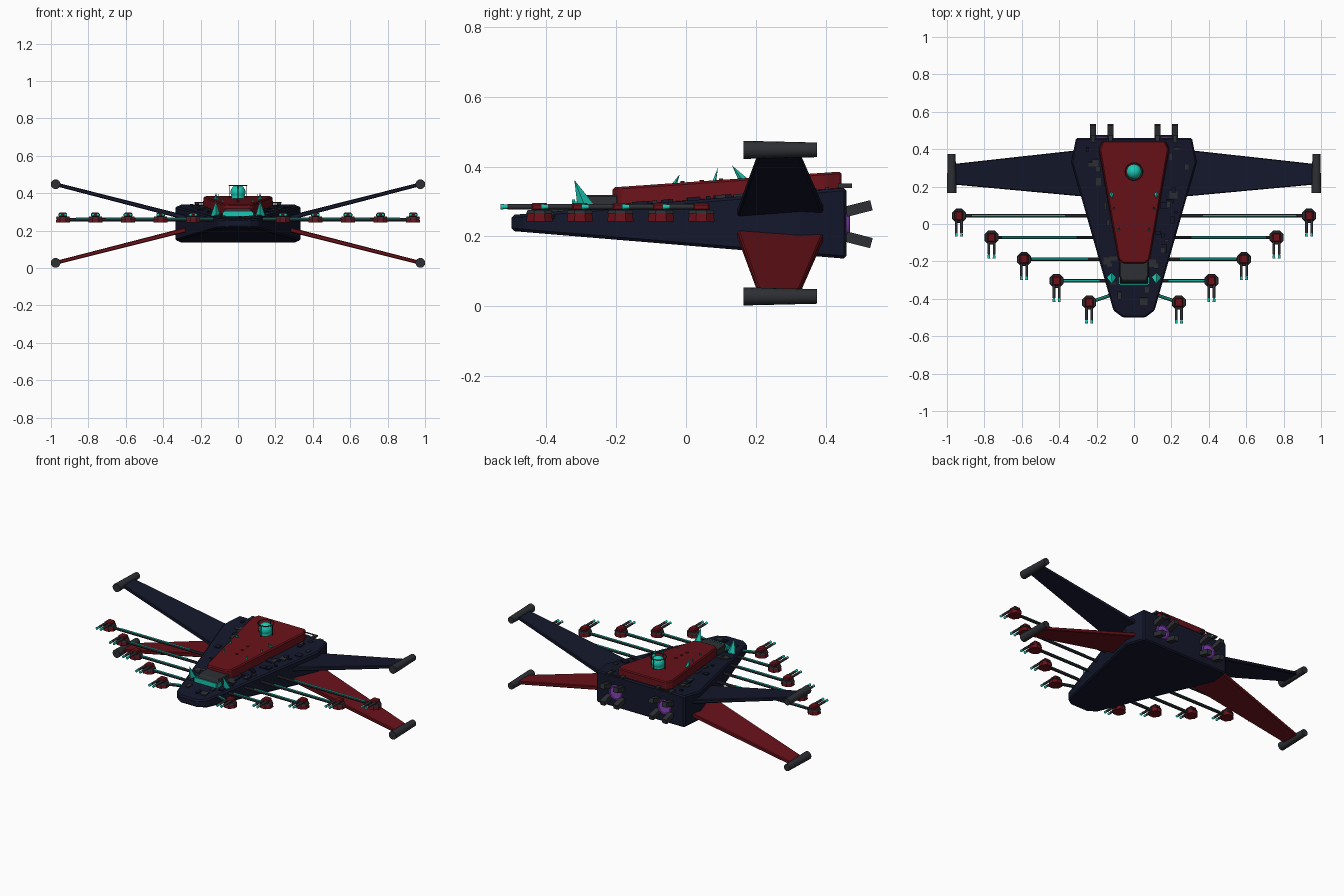
import bpy, bmesh, math, random
from mathutils import Vector

if "Cube" in bpy.data.objects:
    bpy.data.objects.remove(bpy.data.objects["Cube"])

random.seed(4)


def mat(name, rgb):
    m = bpy.data.materials.new(name)
    m.diffuse_color = (*rgb, 1)
    m.use_nodes = True
    m.node_tree.nodes["Principled BSDF"].inputs["Base Color"].default_value = m.diffuse_color
    return m


NAVY = mat("navy", (0.007, 0.009, 0.025))
RED = mat("red", (0.14, 0.006, 0.010))
DARK = mat("dark_grey", (0.026, 0.029, 0.034))
TEAL = mat("teal", (0.01, 0.58, 0.45))
PURPLE = mat("purple", (0.25, 0.06, 0.50))


def finish(o, name, m, bevel=0, smooth=False):
    o.name = name
    o.data.materials.append(m)
    if bevel:
        b = o.modifiers.new("bevel", 'BEVEL')
        b.width, b.segments, b.limit_method = bevel, 1, 'ANGLE'
    if smooth:
        bpy.ops.object.shade_smooth_by_angle(angle=math.radians(40))
    return o


def loft(name, bottom, top, m, bevel=0):
    """Solid between two matching closed outlines."""
    bm = bmesh.new()
    lo = [bm.verts.new(p) for p in bottom]
    hi = [bm.verts.new(p) for p in top]
    n = len(lo)
    bm.faces.new(lo[::-1])
    bm.faces.new(hi)
    for i in range(n):
        j = (i + 1) % n
        bm.faces.new((lo[i], lo[j], hi[j], hi[i]))
    bmesh.ops.recalc_face_normals(bm, faces=bm.faces)
    me = bpy.data.meshes.new(name)
    bm.to_mesh(me)
    bm.free()
    o = bpy.data.objects.new(name, me)
    bpy.context.collection.objects.link(o)
    return finish(o, name, m, bevel)


def box(name, loc, size, m, rot=(0, 0, 0), bevel=0):
    bpy.ops.mesh.primitive_cube_add(size=1, location=loc, rotation=rot)
    o = bpy.context.object
    o.scale = size
    bpy.ops.object.transform_apply(location=False, rotation=False, scale=True)
    return finish(o, name, m, bevel)


def rod(name, a, b, r1, m, r2=None, sides=12, smooth=True):
    a, b = Vector(a), Vector(b)
    d = b - a
    bpy.ops.mesh.primitive_cone_add(vertices=sides, radius1=r1, radius2=r1 if r2 is None else r2,
                                    depth=d.length, location=(a + b) / 2,
                                    rotation=d.to_track_quat('Z', 'Y').to_euler())
    return finish(bpy.context.object, name, m, smooth=smooth)


def ring(name, loc, R, r, m, rot=(0, 0, 0)):
    bpy.ops.mesh.primitive_torus_add(major_radius=R, minor_radius=r, major_segments=32,
                                     minor_segments=8, location=loc, rotation=rot)
    return finish(bpy.context.object, name, m, smooth=True)


def mirrored(half):
    return half + [(-x, y) for x, y in reversed(half)]


def hull_top(y):
    return 0.302 + 0.081 * y


def deck_top(y):
    return 0.355 + 0.069 * y


# Wedge hull
plan = mirrored([(0.06, -0.5), (0.11, -0.462), (0.335, 0.33), (0.31, 0.46)])
loft("hull", [(x, y, 0.174 - 0.083 * y) for x, y in plan],
     [(x, y, hull_top(y)) for x, y in plan], NAVY, 0.008)

# Raised red deck
plan = mirrored([(0.06, -0.21), (0.085, -0.19), (0.19, 0.40), (0.17, 0.445)])
loft("upper_deck", [(x, y, hull_top(y) - 0.005) for x, y in plan],
     [(x * 0.97, y, deck_top(y)) for x, y in plan], RED, 0.006)

# Canopy with glowing trim
plan = mirrored([(0.07, -0.318), (0.08, -0.29), (0.08, -0.195)])
loft("canopy", [(x, y, 0.27) for x, y in plan],
     [(x * 0.95, -0.2 + (y + 0.2) * 0.85, 0.318) for x, y in plan], DARK, 0.004)
box("canopy_trim_front", (0, -0.322, 0.29), (0.15, 0.009, 0.03), TEAL)
for s in (-1, 1):
    box("canopy_trim_side", (s * 0.079, -0.303, 0.288), (0.008, 0.04, 0.025), TEAL)

# Sensor orb in its cage
rod("orb_pedestal", (0, 0.28, 0.365), (0, 0.28, 0.40), 0.036, TEAL, sides=24)
bpy.ops.mesh.primitive_uv_sphere_add(segments=24, ring_count=12, radius=0.04, location=(0, 0.28, 0.405))
finish(bpy.context.object, "sensor_orb", TEAL, smooth=True)
ring("orb_cage_ring", (0, 0.28, 0.441), 0.047, 0.003, DARK)
for i in range(4):
    a = i * math.pi / 2
    x, y = 0.047 * math.cos(a), 0.28 + 0.047 * math.sin(a)
    rod("orb_cage_post", (x, y, 0.365), (x, y, 0.441), 0.0025, DARK, sides=6)

# Crystal spikes
for s in (-1, 1):
    rod("nose_spike", (s * 0.12, -0.285, 0.278), (s * 0.118, -0.32, 0.362), 0.026, TEAL, 0, 4, False)
    rod("deck_spike", (s * 0.12, 0.168, 0.355), (s * 0.117, 0.132, 0.403), 0.014, TEAL, 0, 4, False)
    rod("deck_edge_spike", (s * 0.113, 0.072, 0.325), (s * 0.105, 0.092, 0.398), 0.010, TEAL, 0, 4, False)
    rod("deck_small_spike", (s * 0.08, -0.035, 0.345), (s * 0.08, -0.018, 0.378), 0.008, TEAL, 0, 4, False)
for y in (-0.01, 0.045, 0.1):
    box("deck_stud", (0, y, deck_top(y)), (0.012, 0.012, 0.008), RED)

# Surface plates on the hull
for i in range(48):
    y = random.uniform(-0.42, 0.43)
    edge = 0.24 + 0.285 * min(y, 0.30) - 0.02
    inner = 0.10 + 0.17 * (y + 0.2) if y > -0.2 else 0.09
    if y < -0.33:
        inner = 0.0
    x = random.choice((-1, 1)) * random.uniform(min(inner, edge - 0.02), edge - 0.01)
    box("hull_plate", (x, y, hull_top(y) + 0.002),
        (random.uniform(0.012, 0.045), random.uniform(0.012, 0.045), random.uniform(0.006, 0.014)),
        random.choice((NAVY, DARK)), (0.081, 0, 0))

for s in (-1, 1):
    # Cross wings and tip pods
    for name, m, zr, zt in (("upper", NAVY, 0.262, 0.448), ("lower", RED, 0.212, 0.028)):
        t = 0.013
        xr = 0.25
        root = [(s * xr, 0.145, zr - t), (s * xr, 0.40, zr - t), (s * xr, 0.40, zr + t), (s * xr, 0.145, zr + t)]
        t = 0.010
        tip = [(s * 0.975, 0.212, zt - t), (s * 0.975, 0.32, zt - t), (s * 0.975, 0.32, zt + t), (s * 0.975, 0.212, zt + t)]
        loft(name + "_wing", root, tip, m, 0.004)
        rod(name + "_tip_pod", (s * 0.975, 0.165, zt), (s * 0.975, 0.375, zt), 0.026, DARK, 0.021, 16)

    # Engine glow and vanes
    ex, ez = s * 0.172, 0.235
    rod("engine_glow", (ex, 0.45, ez), (ex, 0.465, ez), 0.044, PURPLE, sides=32)
    ring("engine_glow_ring", (ex, 0.464, ez), 0.042, 0.006, PURPLE, (math.pi / 2, 0, 0))
    for dx in (-0.047, 0.047):
        for dz in (-1, 1):
            box("engine_vane", (ex + dx, 0.495, ez + dz * 0.045), (0.032, 0.075, 0.03), DARK, (dz * 0.25, 0, 0))
    rod("engine_bar", (ex - 0.06, 0.472, 0.348), (ex + 0.06, 0.472, 0.348), 0.004, DARK, sides=8)
    for dx in (-0.047, 0.047):
        box("engine_bar_mount", (ex + dx, 0.455, 0.345), (0.02, 0.04, 0.012), DARK)

    # Turret arms
    for i in range(5):
        x, y = s * (0.24 + 0.174 * i), -0.42 + 0.116 * i
        y0 = -0.375 if i == 0 else y
        x0 = s * (0.215 + 0.285 * y0)
        rod("gun_arm", (x0, y0, 0.258), (x, y, 0.258), 0.009, DARK, sides=8)
        lx, ly = x - x0, y - y0
        rod("gun_arm_light", (x0 + 0.2 * lx, y0 + 0.2 * ly, 0.264),
            (x0 + 0.9 * lx, y0 + 0.9 * ly, 0.264), 0.006, TEAL, sides=6)
        # Twin turret
        for name, z1, z2, ra, rb, m in (("turret_base", 0.243, 0.268, 0.041, 0.037, RED),
                                        ("turret_collar", 0.266, 0.275, 0.041, 0.037, DARK)):
            o = rod(name, (x, y, z1), (x, y, z2), ra, m, rb, 8, False)
            o.rotation_euler.z += math.pi / 8
        box("turret_head", (x, y, 0.284), (0.046, 0.05, 0.024), RED, bevel=0.006)
        for dx in (-0.014, 0.014):
            rod("gun_barrel", (x + dx, y, 0.285), (x + dx, y - 0.092, 0.285), 0.0075, DARK, sides=10)
            rod("gun_muzzle", (x + dx, y - 0.09, 0.285), (x + dx, y - 0.112, 0.285), 0.006, TEAL, 0.008, 10)
